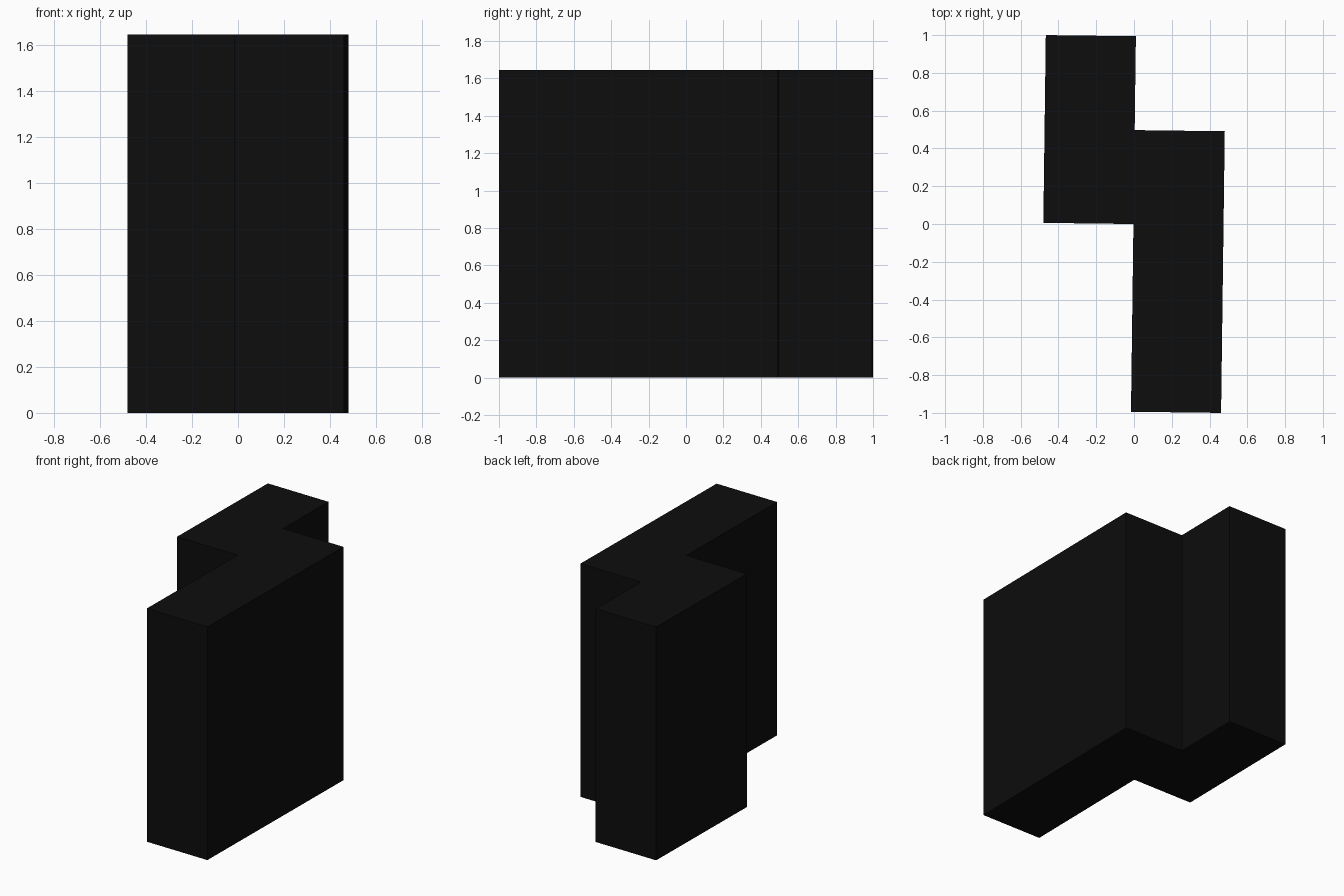
import bpy
import bmesh
from mathutils import Vector

default = bpy.data.objects.get("Cube")
if default:
    bpy.data.objects.remove(default, do_unlink=True)

HEIGHT = 1.645
ORIGIN = Vector((-0.003, 0, 0))
ACROSS = Vector((0.477, -0.006, 0))   # one block width, slightly turned
ALONG = Vector((0.0065, 0.497, 0))    # one block length

# Near-black material
black = bpy.data.materials.new("matte black")
black.use_nodes = True
colour = (0.004, 0.004, 0.004, 1)
black.diffuse_color = colour
black.node_tree.nodes["Principled BSDF"].inputs["Base Color"].default_value = colour

# Stepped footprint in block units, counter-clockwise
footprint = [(0, -2), (1, -2), (1, 1), (0, 1), (0, 2), (-1, 2), (-1, 0), (0, 0)]

# Extrude the footprint into a solid stepped block
bm = bmesh.new()
base = bm.faces.new([bm.verts.new(ORIGIN + ACROSS * i + ALONG * j) for i, j in footprint])
result = bmesh.ops.extrude_face_region(bm, geom=[base], use_keep_orig=True)
top = [v for v in result["geom"] if isinstance(v, bmesh.types.BMVert)]
bmesh.ops.translate(bm, verts=top, vec=(0, 0, HEIGHT))
bmesh.ops.recalc_face_normals(bm, faces=bm.faces)

mesh = bpy.data.meshes.new("stepped_block")
bm.to_mesh(mesh)
bm.free()
mesh.materials.append(black)
block = bpy.data.objects.new("stepped_block", mesh)
bpy.context.collection.objects.link(block)
